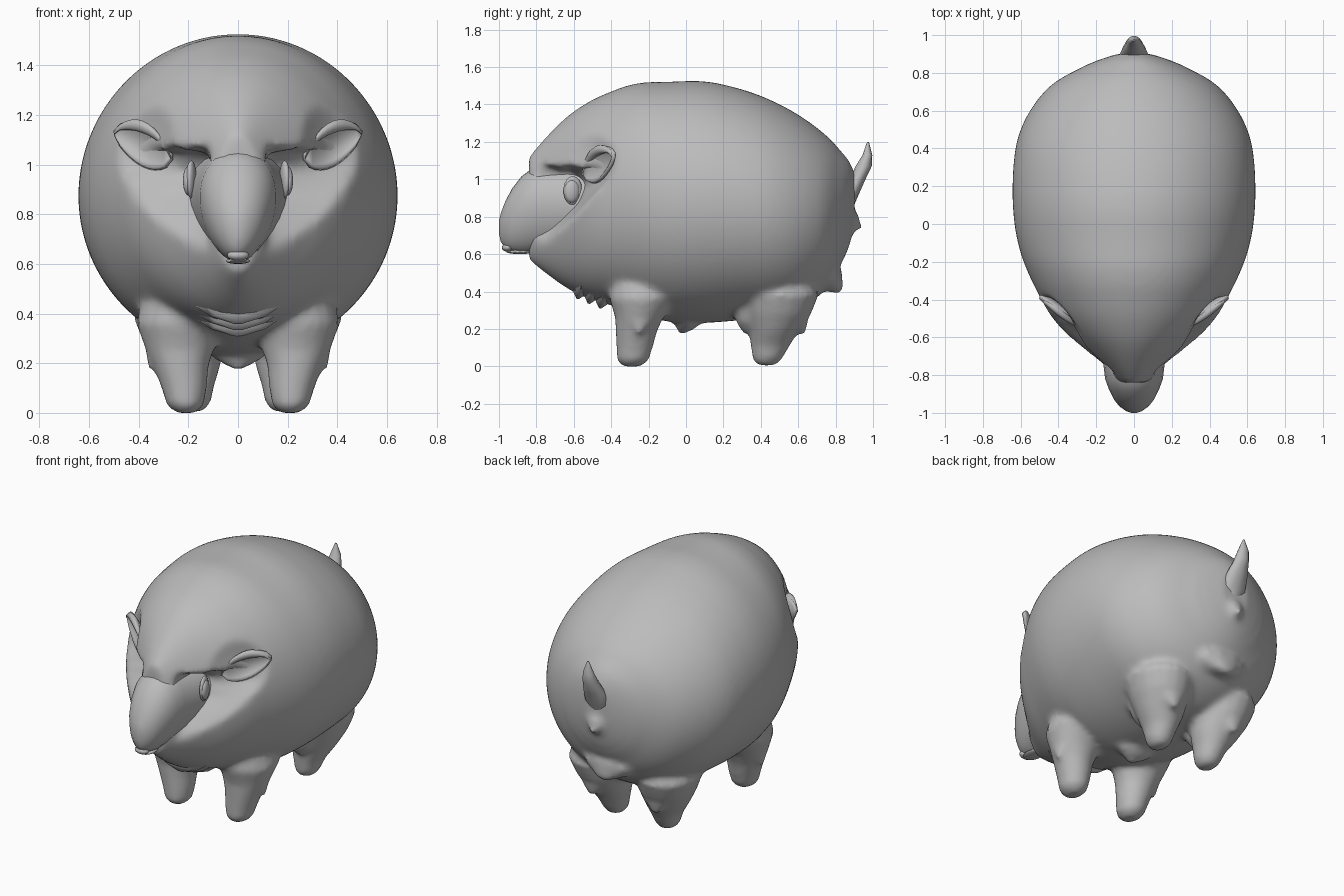
import bpy, bmesh, math
from mathutils import Vector, Matrix

cube = bpy.data.objects.get("Cube")
if cube:
    bpy.data.objects.remove(cube, do_unlink=True)

GREY = (0.5, 0.5, 0.5, 1.0)
mat = bpy.data.materials.new("plain grey")
mat.use_nodes = True
mat.diffuse_color = GREY
mat.node_tree.nodes["Principled BSDF"].inputs["Base Color"].default_value = GREY


def finish(name, bm, angle=60):
    bmesh.ops.recalc_face_normals(bm, faces=bm.faces)
    mesh = bpy.data.meshes.new(name)
    bm.to_mesh(mesh)
    bm.free()
    mesh.materials.append(mat)
    ob = bpy.data.objects.new(name, mesh)
    bpy.context.collection.objects.link(ob)
    bpy.ops.object.select_all(action='DESELECT')
    ob.select_set(True)
    bpy.context.view_layer.objects.active = ob
    bpy.ops.object.shade_smooth_by_angle(angle=math.radians(angle))
    return ob


def lerp(table, t):
    """Straight interpolation of (key, value, ...) rows; returns the values."""
    if t <= table[0][0]:
        return table[0][1:]
    for a, b in zip(table, table[1:]):
        if t <= b[0]:
            f = (t - a[0]) / (b[0] - a[0])
            return [u + (v - u) * f for u, v in zip(a[1:], b[1:])]
    return table[-1][1:]


def soft_lerp(table, t, h):
    """Interpolation with rounded corners."""
    samples = [lerp(table, t + k * h / 2) for k in range(-2, 3)]
    return [sum(col) / len(col) for col in zip(*samples)]


def loft(name, rings, angle=60):
    """Skin a list of closed rings of points and cap both ends."""
    bm = bmesh.new()
    loops = [[bm.verts.new(p) for p in ring] for ring in rings]
    n = len(loops[0])
    for a, b in zip(loops, loops[1:]):
        for i in range(n):
            j = (i + 1) % n
            bm.faces.new((a[i], a[j], b[j], b[i]))
    bm.faces.new(loops[0])
    bm.faces.new(loops[-1])
    return finish(name, bm, angle)


def circle(n):
    return [(math.cos(2 * math.pi * i / n), math.sin(2 * math.pi * i / n)) for i in range(n)]


# Woolly body: y, half width, bottom, top
BODY = [(-0.84, 0.09, 0.57, 1.12), (-0.80, 0.14, 0.535, 1.165), (-0.70, 0.24, 0.46, 1.285),
        (-0.60, 0.35, 0.39, 1.365), (-0.53, 0.42, 0.36, 1.415), (-0.40, 0.49, 0.33, 1.47),
        (-0.27, 0.56, 0.28, 1.52), (-0.10, 0.62, 0.235, 1.52), (0.10, 0.645, 0.23, 1.53),
        (0.33, 0.64, 0.25, 1.475), (0.50, 0.61, 0.26, 1.405), (0.62, 0.54, 0.30, 1.335),
        (0.72, 0.47, 0.38, 1.265), (0.80, 0.37, 0.46, 1.19), (0.86, 0.22, 0.59, 1.13),
        (0.90, 0.09, 0.74, 1.04)]
# Front edge of the wool round the face: z, y
EDGE = [(0.56, -0.9), (0.62, -0.80), (0.75, -0.65), (0.88, -0.52),
        (0.99, -0.48), (1.05, -0.54), (1.085, -0.9)]
EAR_SOCKET = Vector((0.38, -0.53, 1.07))

rings = []
STEPS = 60
for k in range(STEPS + 1):
    y = -0.84 + 1.74 * k / STEPS
    # rounding is narrower towards either end
    w, lo, hi = soft_lerp(BODY, y, min(0.08, y + 0.84, 0.9 - y))
    ring = []
    for c, s in circle(96):
        z = (lo + hi) / 2 + s * (hi - lo) / 2
        x = w * c
        depth = min(1, max(0, (lerp(EDGE, z)[0] - y) / 0.07))
        hollow = math.copysign(min(abs(x), 0.11), x)
        p = Vector((x + (hollow - x) * depth, y, z))
        near = max(0, 1 - (Vector((abs(p.x), y, z)) - EAR_SOCKET).length / 0.17)
        p.y += 0.08 * near * (2 - near)
        ring.append(p)
    rings.append(ring)
wool = [loft("wool_body", rings)]

# Face: y, half width, bottom, top
FACE = [(-0.42, 0.23, 0.60, 1.08), (-0.60, 0.19, 0.60, 1.07), (-0.75, 0.16, 0.60, 1.07),
        (-0.82, 0.152, 0.61, 1.06), (-0.88, 0.13, 0.605, 1.015), (-0.93, 0.105, 0.615, 0.95),
        (-0.965, 0.077, 0.63, 0.885), (-0.99, 0.042, 0.665, 0.82), (-1.0, 0.015, 0.71, 0.78)]
loft("face", [[(w * c * (1 + 0.15 * s), y, (lo + hi) / 2 + s * (hi - lo) / 2)
               for c, s in circle(28)] for y, w, lo, hi in FACE], 80)


def blob(name, centre, size, turn=0):
    bm = bmesh.new()
    bmesh.ops.create_uvsphere(bm, u_segments=14, v_segments=9, radius=1)
    bm.transform(Matrix.Translation(centre) @ Matrix.Rotation(math.radians(turn), 4, 'Z')
                 @ Matrix.Diagonal((*size, 1)))
    return finish(name, bm)


blob("nose", (0, -0.955, 0.635), (0.045, 0.03, 0.022))
blob("lower_lip", (0, -0.89, 0.612), (0.05, 0.07, 0.012))


# Ragged wool tufts: wide wedges ending in a point
def tuft(name, base, tip, width, depth):
    base, tip = Vector(base), Vector(tip)
    axis = (tip - base).normalized()
    side = Vector((1, 0, 0))
    other = axis.cross(side).normalized()
    rings = []
    for t, s in ((0, 1), (0.6, 0.65), (1, 0.12)):
        p = base.lerp(tip, t)
        rings.append([p + side * (c * width * s) + other * (d * depth * s)
                      for c, d in circle(10)])
    return loft(name, rings)


for i in range(3):
    y, z = -0.56 + 0.06 * i, 0.43 - 0.025 * i
    tuft(f"chest_tuft_{i + 1}", (0, y, z), (0, y - 0.02, z - 0.07), 0.17, 0.05)
wool += [tuft("belly_tuft", (0, 0.02, 0.30), (0, -0.03, 0.175), 0.16, 0.10),
         tuft("rump_tuft", (0, 0.82, 0.82), (0, 0.94, 0.735), 0.09, 0.08),
         tuft("breech_tuft", (0, 0.70, 0.54), (0, 0.83, 0.40), 0.24, 0.12)]

# Legs: z, x, y, x radius, y radius
FRONT_LEG = [(0.0, 0.21, -0.29, 0.04, 0.05), (0.03, 0.212, -0.285, 0.075, 0.085),
             (0.10, 0.217, -0.275, 0.092, 0.098), (0.19, 0.23, -0.265, 0.112, 0.112),
             (0.26, 0.235, -0.25, 0.14, 0.13), (0.36, 0.24, -0.23, 0.17, 0.18),
             (0.50, 0.22, -0.20, 0.16, 0.20)]
HIND_LEG = [(0.005, 0.18, 0.43, 0.04, 0.05), (0.04, 0.18, 0.435, 0.07, 0.08),
            (0.11, 0.185, 0.45, 0.09, 0.105), (0.19, 0.20, 0.47, 0.13, 0.135),
            (0.28, 0.22, 0.49, 0.16, 0.18), (0.38, 0.23, 0.50, 0.19, 0.21),
            (0.52, 0.20, 0.46, 0.17, 0.20)]
for side, sx in (("left", 1), ("right", -1)):
    for part, table in (("front", FRONT_LEG), ("hind", HIND_LEG)):
        wool.append(loft(f"{part}_leg_{side}",
                         [[(sx * (x + rx * c), y + ry * s, z) for c, s in circle(18)]
                          for z, x, y, rx, ry in table]))
    wool += [tuft(f"thigh_tuft_{side}", (sx * 0.22, 0.55, 0.34), (sx * 0.22, 0.63, 0.17), 0.13, 0.10),
             tuft(f"flank_tuft_{side}", (sx * 0.2, 0.34, 0.32), (sx * 0.2, 0.31, 0.175), 0.12, 0.09),
             tuft(f"shoulder_tuft_{side}", (sx * 0.28, -0.24, 0.34), (sx * 0.35, -0.25, 0.17), 0.08, 0.09)]

    # Eye with a low lid around it
    blob(f"eye_{side}", (sx * 0.199, -0.61, 0.935), (0.022, 0.042, 0.06), sx * 12)
    blob(f"eyelid_{side}", (sx * 0.188, -0.605, 0.94), (0.02, 0.052, 0.077), sx * 12)

    # Cupped leaf-shaped ear, open to the front, with a thick rolled upper rim
    root, tip = Vector((0.27, -0.545, 1.03)), Vector((0.50, -0.385, 1.13))
    bm = bmesh.new()
    rows, rim = [], []
    N, M = 10, 8
    for i in range(N + 1):
        t = i / N
        mid = root.lerp(tip, t)
        swell = math.sin(math.pi * t)
        half = 0.012 + 0.073 * math.sin(math.pi * t ** 0.9) ** 0.7 if 0 < t < 1 else 0.008
        row = []
        for j in range(M + 1):
            u = 2 * j / M - 1
            row.append(bm.verts.new((sx * mid.x, mid.y + 0.035 * (1 - u * u) * swell,
                                     mid.z + u * half)))
        rows.append(row)
        r = 0.006 + 0.02 * swell
        rim.append([(sx * mid.x, mid.y - 0.008 + r * c, mid.z + half - 0.012 + r * s)
                    for c, s in circle(10)])
    for a, b in zip(rows, rows[1:]):
        for j in range(M):
            bm.faces.new((a[j], a[j + 1], b[j + 1], b[j]))
    ear = finish(f"ear_{side}", bm)
    thick = ear.modifiers.new("thickness", 'SOLIDIFY')
    thick.thickness = 0.02
    thick.offset = 0
    loft(f"ear_rim_{side}", rim)

# Fuse body, legs and fringe into one soft fleece
bpy.ops.object.select_all(action='DESELECT')
for ob in wool:
    ob.select_set(True)
bpy.context.view_layer.objects.active = wool[0]
bpy.ops.object.join()
fuse = wool[0].modifiers.new("fuse", 'REMESH')
fuse.mode = 'VOXEL'
fuse.voxel_size = 0.018
fuse.use_smooth_shade = True
soften = wool[0].modifiers.new("soften", 'SMOOTH')
soften.factor = 0.5
soften.iterations = 6

# Upturned tail: z, y, x radius, y radius
TAIL = [(0.84, 0.87, 0.03, 0.02), (0.91, 0.88, 0.08, 0.04), (0.99, 0.91, 0.07, 0.045),
        (1.07, 0.95, 0.045, 0.043), (1.13, 0.97, 0.034, 0.026), (1.20, 0.973, 0.006, 0.005)]
loft("tail", [[(rx * c, y + ry * s, z) for c, s in circle(12)] for z, y, rx, ry in TAIL])
